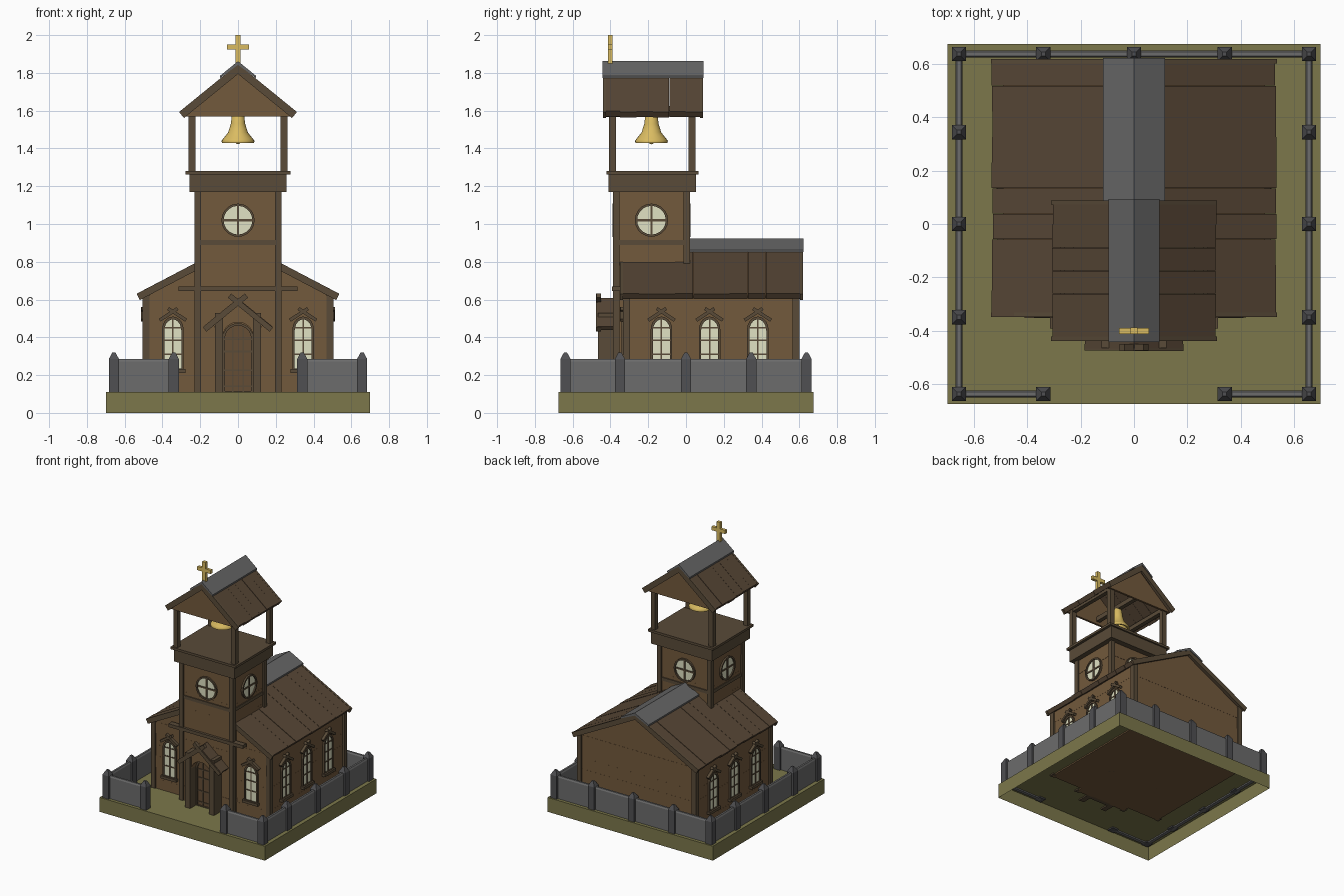
import bpy, bmesh, math, random
from mathutils import Matrix, Vector

if "Cube" in bpy.data.objects:
    bpy.data.objects.remove(bpy.data.objects["Cube"])

random.seed(4)
COL = dict(grass=(.20, .185, .07), wall=(.17, .10, .045), trim=(.10, .07, .04), roof=(.095, .062, .036),
           slate=(.13, .13, .13), iron=(.08, .08, .085), stone=(.15, .15, .15),
           gold=(.70, .50, .12), glass=(.75, .76, .55), door=(.13, .075, .035))
parts = {}


def bm_for(name, mat):
    if name not in parts:
        parts[name] = (bmesh.new(), mat)
    return parts[name][0]


def loft(name, mat, a, b):
    """Solid between two loops of equal length."""
    bm = bm_for(name, mat)
    va, vb = [bm.verts.new(p) for p in a], [bm.verts.new(p) for p in b]
    n = len(va)
    fs = [bm.faces.new(va), bm.faces.new(vb[::-1])]
    fs += [bm.faces.new((va[i], vb[i], vb[(i + 1) % n], va[(i + 1) % n])) for i in range(n)]
    bmesh.ops.recalc_face_normals(bm, faces=fs)


def rect(x0, x1, y0, y1, z):
    return [(x0, y0, z), (x1, y0, z), (x1, y1, z), (x0, y1, z)]


def box(name, mat, x0, x1, y0, y1, z0, z1):
    loft(name, mat, rect(x0, x1, y0, y1, z0), rect(x0, x1, y0, y1, z1))


def place(pts, d, turn, o):
    """Plane (u, v) at outward depth d; turn counts quarter turns from the front."""
    m = Matrix.Rotation(turn * math.pi / 2, 3, 'Z')
    return [m @ Vector((u, -d, v)) + Vector(o) for u, v in pts]


def prism(name, mat, pts, d0, d1, turn=0, o=(0, 0, 0)):
    loft(name, mat, place(pts, d0, turn, o), place(pts, d1, turn, o))


def ring(name, mat, outer, inner, d0, d1, turn=0, o=(0, 0, 0)):
    bm = bm_for(name, mat)
    loops = [[bm.verts.new(p) for p in place(l, d, turn, o)]
             for l, d in ((outer, d0), (outer, d1), (inner, d1), (inner, d0))]
    n, fs = len(outer), []
    for k in range(4):
        a, b = loops[k], loops[(k + 1) % 4]
        fs += [bm.faces.new((a[i], b[i], b[(i + 1) % n], a[(i + 1) % n])) for i in range(n)]
    bmesh.ops.recalc_face_normals(bm, faces=fs)


def arch(w, z0, z1, rise):
    top = [(w * math.cos(i * math.pi / 10), z1 - rise + rise * math.sin(i * math.pi / 10)) for i in range(11)]
    return [(-w, z0), (w, z0)] + top


def circle(r, n=20):
    return [(r * math.cos(i * math.tau / n), r * math.sin(i * math.tau / n)) for i in range(n)]


def bar(u0, u1, v0, v1):
    return [(u0, v0), (u1, v0), (u1, v1), (u0, v1)]


def board(p, q, t):
    """Slanted strip from p to q, thickness t below the line."""
    d = (Vector(q) - Vector(p)).normalized()
    n = Vector((d.y, -d.x)) * t
    if n.y > 0:
        n = -n
    return [p, q, tuple(Vector(q) + n), tuple(Vector(p) + n)]


def crossed(name, w, z0, ext, z1, t, d0, d1, turn=0, o=(0, 0, 0)):
    for s in (-1, 1):
        prism(name, 'trim', board((s * w, z0), (-s * ext, z1), t), d0, d1 + s * .001, turn, o)


def plank_roof(name, apex, e, ez, t, y0, y1, n, cap_w, cap_z, cap_y0):
    step = (y1 - y0) / n
    k = (apex - ez) / e
    for s in (-1, 1):
        for i in range(n):
            j, h = random.uniform(-.006, 0), random.uniform(-.002, .002)
            q = (s * (e + j), ez - k * j + h)
            prism(name, 'roof', [(0, apex + h), q, (q[0] - s * t * .6, q[1] - t * .85), (0, apex - t * 1.1)],
                  -(y0 + i * step), -(y0 + (i + 1) * step - .001))
        for a in (y0 - .004, y1 - .012):   # barge boards
            prism(name + "_barge", 'trim', board((s * (e + .002), ez), (0, apex + .002), t + .007), -a, -a - .016)
    c = cap_z - k * cap_w
    prism(name + "_ridge_cap", 'slate', [(-cap_w, c), (0, cap_z), (cap_w, c), (cap_w, c - .012),
          (0, cap_z - .02), (-cap_w, c - .012)], -cap_y0, -(y1 + .008))


def wall_boards(name, x0, x1, y0, y1, z0, z1, n):
    h = (z1 - z0) / n
    for i in range(n):
        j = random.uniform(0, .003)
        box(name, 'wall', x0 - j, x1 + j, y0 - j, y1 + j, z0 + i * h, z0 + (i + 1) * h)


def arch_window(turn, o):
    prism("window_glass", 'glass', arch(.047, .23, .50, .06), -.005, .006, turn, o)
    ring("window_frames", 'trim', arch(.057, .225, .51, .07), arch(.045, .235, .495, .06), 0, .014, turn, o)
    prism("window_frames", 'trim', bar(-.004, .004, .23, .495), 0, .011, turn, o)
    for z in (.31, .385, .45):
        prism("window_frames", 'trim', bar(-.046, .046, z - .004, z + .004), 0, .010, turn, o)
    prism("window_frames", 'trim', bar(-.066, .066, .212, .232), 0, .026, turn, o)
    crossed("window_hoods", .075, .498, .02, .56, .018, 0, .022, turn, o)


# grounds: shell open underneath
box("grounds", 'grass', -.70, .70, -.675, .675, 0, .11)
bm = parts["grounds"][0]
bmesh.ops.delete(bm, geom=[f for f in bm.faces if f.calc_center_median().z < .01], context='FACES_ONLY')


# fence: tapered posts and low panels
def fence_piece(name, mat, x, y, hx, hy, zs, zt, c):
    for a, b, ta, tb in ((.10, zs, 0, 0), (zs, zt, 0, c)):
        loft(name, mat, rect(x - hx + ta, x + hx - ta, y - hy + ta, y + hy - ta, a),
             rect(x - hx + tb, x + hx - tb, y - hy + tb, y + hy - tb, b))


def fence_run(stops):
    for p in stops:
        fence_piece("fence_posts", 'iron', *p, .027, .027, .285, .32, .019)
    for (xa, ya), (xb, yb) in zip(stops, stops[1:]):
        fence_piece("fence_panels", 'stone', (xa + xb) / 2, (ya + yb) / 2, max(abs(xb - xa) / 2, .013),
                    max(abs(yb - ya) / 2, .013), .272, .284, .006)


for s in (-1, 1):
    fence_run([(s * .34, -.638), (s * .657, -.638), (s * .657, -.35), (s * .657, 0), (s * .657, .345), (s * .657, .638)])
fence_run([(-.657, .638), (-.34, .638), (0, .638), (.34, .638), (.657, .638)])

# nave
wall_boards("nave_walls", -.49, .49, -.325, .59, .10, .62, 6)
prism("nave_gable", 'wall', [(-.49, .62), (.49, .62), (0, .876)], .325, -.59)
for x in (-.487, .487):
    for y in (-.315, .583):
        box("nave_corner_posts", 'trim', x - .018, x + .018, y - .018, y + .018, .10, .625)
plank_roof("nave_roof", .91, .535, .63, .03, -.345, .615, 10, .117, .924, 0)
for s in (-1, 1):
    arch_window(0, (s * .345, -.327, 0))
    for y in (-.13, .125, .38):
        arch_window(s % 4, (s * .491, y, 0))

# tower
TY = -.183
wall_boards("tower_walls", -.215, .215, -.372, .008, .10, 1.18, 9)
for x in (-.212, .212):
    for y in (-.37, .005):
        box("tower_corner_posts", 'trim', x - .017, x + .017, y - .017, y + .017, .10, 1.175)
box("tower_band", 'trim', -.222, .222, -.381, .017, .89, .915)
box("tower_front_beam", 'trim', -.315, .315, -.392, -.35, .645, .67)
box("belfry_collar", 'trim', -.257, .257, -.41, .054, 1.17, 1.268)
box("belfry_floor", 'trim', -.277, .277, -.42, .066, 1.262, 1.28)
for turn, d in ((0, .191), (1, .217), (2, .193), (3, .217)):
    o = (0, TY, 1.02)
    prism("round_window_glass", 'glass', circle(.078), d - .02, d + .004, turn, o)
    ring("round_window_frames", 'trim', circle(.088), circle(.076), d - .01, d + .014, turn, o)
    prism("round_window_frames", 'trim', bar(-.006, .006, -.078, .078), d, d + .010, turn, o)
    prism("round_window_frames", 'trim', bar(-.078, .078, -.006, .006), d, d + .009, turn, o)

# belfry posts, plates, gables and roof
for s in (-1, 1):
    x = s * .244
    for y in (-.389, .032):
        box("belfry_posts", 'trim', x - .018, x + .018, y - .018, y + .018, 1.27, 1.61)
    box("belfry_plates", 'trim', x - .016, x + .016, -.41, .055, 1.568, 1.60)
for d in (.415, -.045):
    prism("belfry_gables", 'wall', [(-.285, 1.568), (.285, 1.568), (0, 1.812)], d, d - .016)
plank_roof("belfry_roof", 1.845, .31, 1.593, .034, -.435, .085, 6, .095, 1.862, -.443)
box("bell_beam", 'trim', -.016, .016, -.41, .055, 1.59, 1.625)

# bell: turned profile with clapper
prof = [(0, 1.60), (.022, 1.598), (.032, 1.58), (.038, 1.53), (.052, 1.485), (.080, 1.45), (.087, 1.44),
        (.085, 1.43), (.074, 1.43), (.045, 1.48), (.03, 1.55), (0, 1.565)]
bm = bm_for("bell", 'gold')
vs = [bm.verts.new((r, TY, z)) for r, z in prof]
es = [bm.edges.new(e) for e in zip(vs, vs[1:])]
bmesh.ops.spin(bm, geom=vs + es, cent=(0, TY, 0), axis=(0, 0, 1), angle=math.tau, steps=24)
bmesh.ops.remove_doubles(bm, verts=bm.verts, dist=1e-4)
bmesh.ops.recalc_face_normals(bm, faces=bm.faces)
bmesh.ops.create_uvsphere(bm, u_segments=12, v_segments=8, radius=.016, matrix=Matrix.Translation((0, TY, 1.438)))
bmesh.ops.create_cone(bm, segments=8, radius1=.005, radius2=.005, depth=.12, cap_ends=True,
                      matrix=Matrix.Translation((0, TY, 1.50)))

# roof cross
box("roof_cross", 'gold', -.014, .014, -.413, -.389, 1.84, 2.0)
box("roof_cross", 'gold', -.057, .057, -.412, -.390, 1.923, 1.951)

# porch and door
for s in (-1, 1):
    x = s * .101
    box("porch_posts", 'trim', x - .021, x + .021, -.465, -.37, .10, .53)
    prism("porch_roof", 'roof', board((s * .183, .457), (0, .607), .024), .37, .468)
prism("porch_gable", 'wall', arch(.082, .10, .48, .08)[2:] + [(-.14, .475), (0, .59), (.14, .475)], .38, .45)
crossed("porch_barge_boards", .185, .452, .036, .632, .028, .45, .475)
prism("door", 'door', arch(.082, .10, .475, .08), .36, .385)
ring("door_frame", 'trim', arch(.082, .10, .475, .08), arch(.070, .115, .462, .07), .37, .395)
for u in (-.027, .027):
    prism("door_frame", 'trim', bar(u - .004, u + .004, .11, .45), .37, .391)
for z in (.14, .225, .325, .39):
    prism("door_frame", 'trim', bar(-.072, .072, z - .004, z + .004), .37, .390)

# objects and materials
mats = {}
for k, c in COL.items():
    mats[k] = bpy.data.materials.new(k)
    mats[k].diffuse_color = (*c, 1)
for name, (bm, mat) in parts.items():
    me = bpy.data.meshes.new(name)
    bm.to_mesh(me)
    bm.free()
    me.materials.append(mats[mat])
    if name == "bell":
        me.polygons.foreach_set("use_smooth", [True] * len(me.polygons))
        me.set_sharp_from_angle(angle=math.radians(50))
    bpy.context.scene.collection.objects.link(bpy.data.objects.new(name, me))

for m in bpy.data.materials:
    if m.users and not m.is_grease_pencil:
        m.use_nodes = True
        m.node_tree.nodes["Principled BSDF"].inputs["Base Color"].default_value = m.diffuse_color
